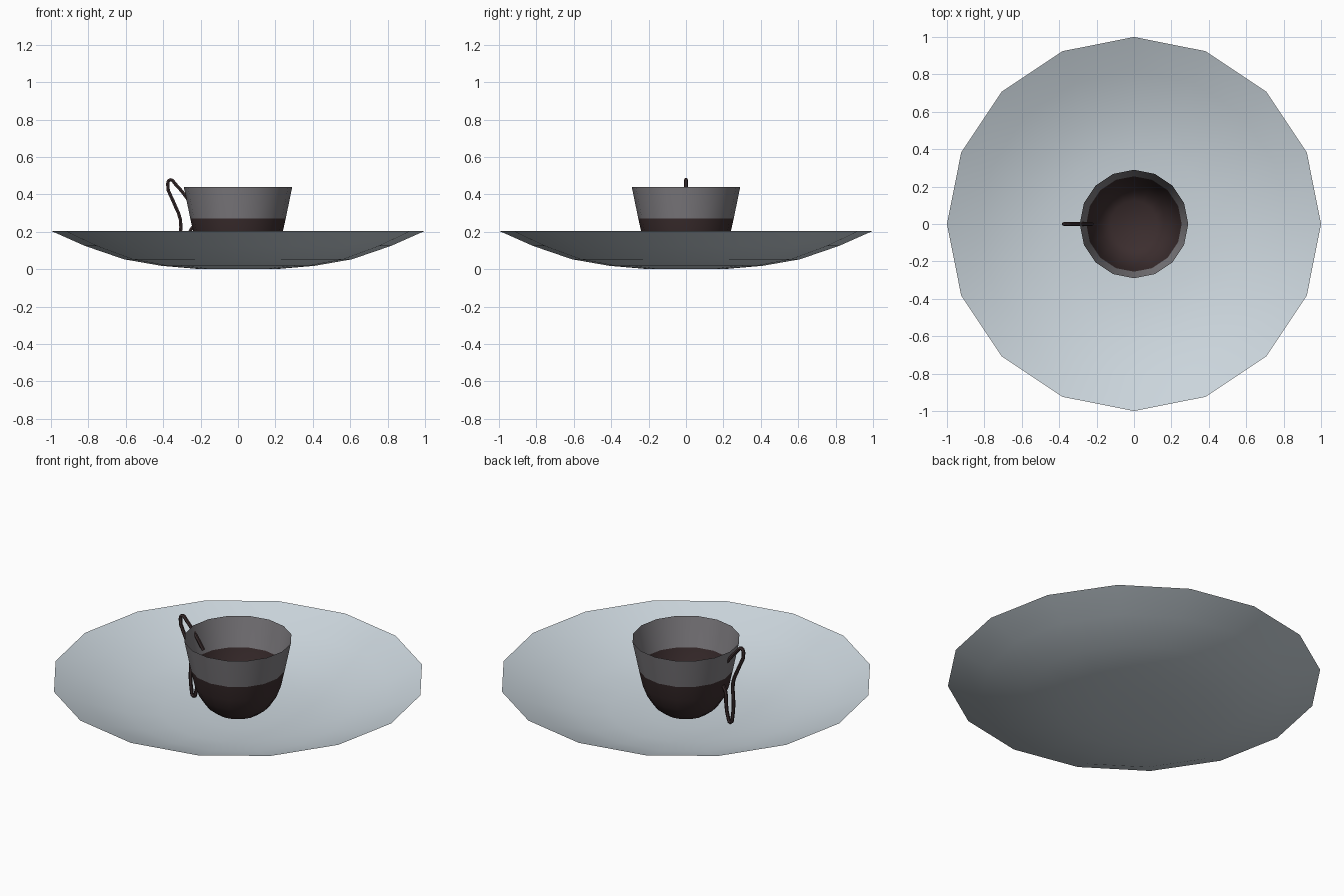
import bpy, bmesh, math

if "Cube" in bpy.data.objects:
    bpy.data.objects.remove(bpy.data.objects["Cube"])


def material(name, rgb):
    m = bpy.data.materials.new(name)
    m.diffuse_color = (*rgb, 1)
    m.use_nodes = True
    m.node_tree.nodes["Principled BSDF"].inputs["Base Color"].default_value = m.diffuse_color
    return m


saucer_mat = material("pale blue china", (0.60, 0.67, 0.72))
cup_mat = material("grey china", (0.22, 0.21, 0.225))
brown_mat = material("dark brown", (0.045, 0.027, 0.028))


def lathe(name, profile, mats, sides=16, split=None):
    """Spin (radius, z) points round z; faces below split use mats[1]."""
    bm = bmesh.new()
    rings = [[bm.verts.new((r * math.cos(2 * math.pi * i / sides),
                            r * math.sin(2 * math.pi * i / sides), z))
              for i in range(sides)] for r, z in profile]
    bm.faces.new(rings[0][::-1])
    for a, b in zip(rings, rings[1:]):
        for i in range(sides):
            j = (i + 1) % sides
            bm.faces.new((a[i], a[j], b[j], b[i]))
    for f in bm.faces:
        if split is not None and f.calc_center_median().z < split:
            f.material_index = 1
    me = bpy.data.meshes.new(name)
    bm.to_mesh(me)
    bm.free()
    for m in mats:
        me.materials.append(m)
    ob = bpy.data.objects.new(name, me)
    bpy.context.collection.objects.link(ob)
    smooth(ob)
    return ob


def smooth(ob):
    bpy.ops.object.select_all(action='DESELECT')
    ob.select_set(True)
    bpy.context.view_layer.objects.active = ob
    bpy.ops.object.shade_smooth_by_angle(angle=math.radians(40))


# shallow saucer
lathe("saucer", [(0.20, 0.0), (0.41, 0.018), (0.61, 0.053),
                 (0.82, 0.125), (1.0, 0.205)], [saucer_mat])

# open cup, brown lower half and grey upper band
lathe("cup", [(0.125, 0.02), (0.175, 0.06), (0.21, 0.115), (0.235, 0.18),
              (0.255, 0.27), (0.29, 0.44)], [cup_mat, brown_mat], split=0.27)

# thin wire handle looping down to the saucer
path = [(-0.225, 0.31), (-0.28, 0.39), (-0.335, 0.455), (-0.362, 0.478),
        (-0.376, 0.455), (-0.345, 0.36), (-0.308, 0.265), (-0.31, 0.15),
        (-0.304, 0.06), (-0.29, 0.022), (-0.275, 0.05), (-0.262, 0.13),
        (-0.257, 0.20), (-0.238, 0.23)]
cu = bpy.data.curves.new("handle", 'CURVE')
cu.dimensions = '3D'
cu.bevel_depth = 0.01
cu.bevel_resolution = 1
cu.resolution_u = 3
cu.use_fill_caps = True
sp = cu.splines.new('BEZIER')
sp.bezier_points.add(len(path) - 1)
for p, (x, z) in zip(sp.bezier_points, path):
    p.co = (x, 0, z)
    p.handle_left_type = p.handle_right_type = 'AUTO'
cu.materials.append(brown_mat)
handle = bpy.data.objects.new("handle", cu)
bpy.context.collection.objects.link(handle)
bpy.ops.object.select_all(action='DESELECT')
handle.select_set(True)
bpy.context.view_layer.objects.active = handle
bpy.ops.object.convert(target='MESH')
smooth(bpy.context.view_layer.objects.active)
